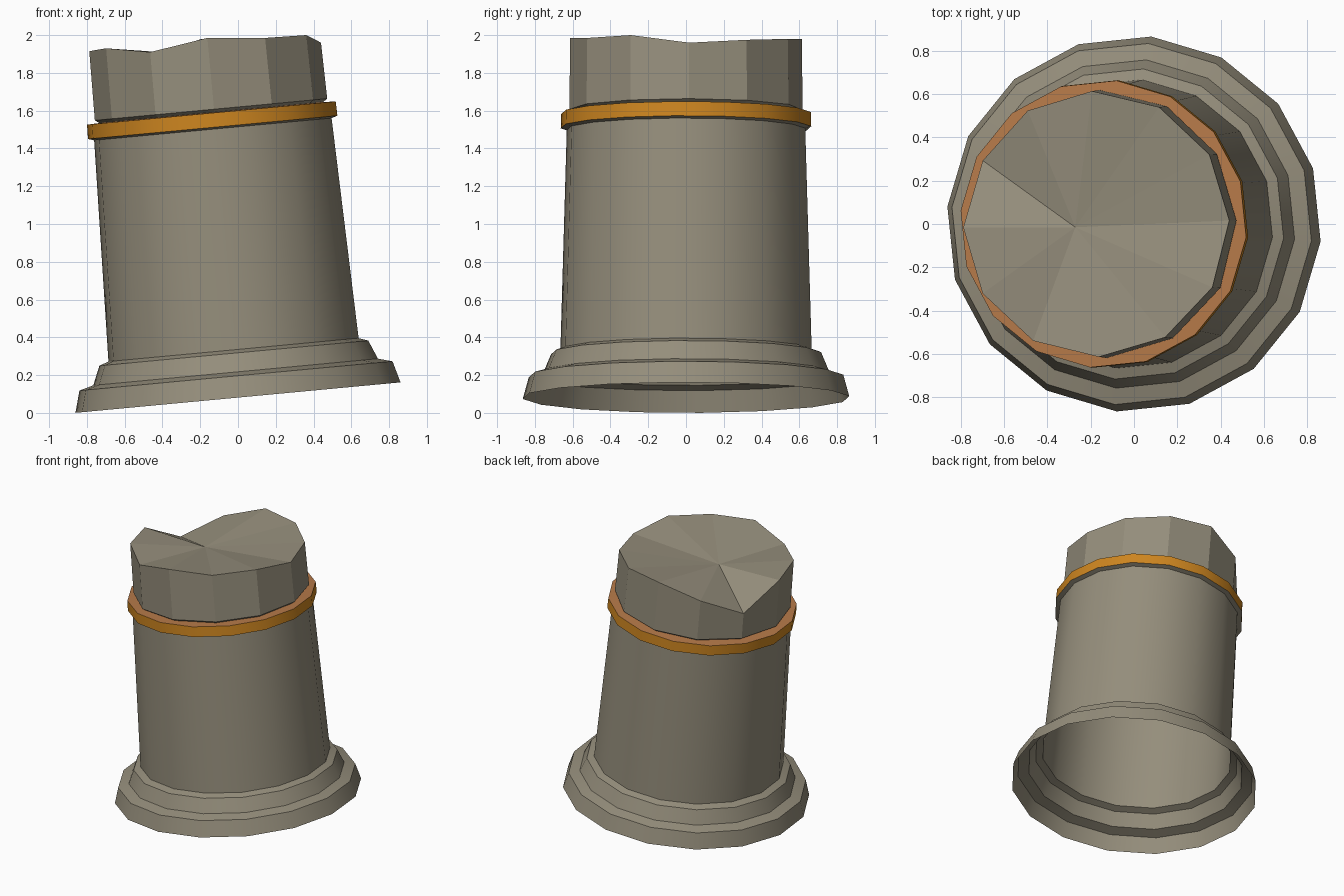
import bpy, bmesh, math
from mathutils import Matrix

if "Cube" in bpy.data.objects:
    bpy.data.objects.remove(bpy.data.objects["Cube"])

TILT = -math.radians(5.35)
FRAME = Matrix.Translation((0, 0, 0.081)) @ Matrix.Rotation(TILT, 4, 'Y')


def material(name, rgb):
    m = bpy.data.materials.new(name)
    m.diffuse_color = (*rgb, 1)
    m.use_nodes = True
    m.node_tree.nodes["Principled BSDF"].inputs["Base Color"].default_value = m.diffuse_color
    return m


stone = material("weathered_stone", (0.30, 0.27, 0.20))
orange = material("orange_band", (0.61, 0.235, 0.014))
brown = material("worn_orange_brown", (0.47, 0.195, 0.067))


def finish(name, bm, mat, smooth):
    bm.transform(FRAME)
    me = bpy.data.meshes.new(name)
    bm.to_mesh(me)
    bm.free()
    me.materials.append(mat)
    ob = bpy.data.objects.new(name, me)
    bpy.context.collection.objects.link(ob)
    if smooth:
        bpy.ops.object.select_all(action='DESELECT')
        ob.select_set(True)
        bpy.context.view_layer.objects.active = ob
        bpy.ops.object.shade_smooth_by_angle(angle=math.radians(29))
    return ob


def ring(bm, r, h, n, phase):
    out = []
    for i in range(n):
        a = phase + math.tau * i / n
        out.append(bm.verts.new((r * math.cos(a), r * math.sin(a), h)))
    return out


def bridge(bm, lo, hi):
    n = len(lo)
    for i in range(n):
        j = (i + 1) % n
        bm.faces.new((lo[i], lo[j], hi[j], hi[i]))


def lathe(name, profile, mat):
    bm = bmesh.new()
    loops = [ring(bm, r, h, 16, math.radians(-5.3)) for r, h in profile]
    for lo, hi in zip(loops, loops[1:]):
        bridge(bm, lo, hi)
    return finish(name, bm, mat, True)


# Stepped open base
lathe("stepped_base", [(0.868, 0), (0.836, 0.115), (0.76, 0.136),
                       (0.718, 0.236), (0.668, 0.254)], stone)
# Tapering shaft with the stone ledge under the band
lathe("column_shaft", [(0.668, 0.254), (0.634, 1.427), (0.666, 1.437)], stone)
# Coloured band around the shaft top, with a worn upper face
lathe("shaft_band", [(0.666, 1.437), (0.664, 1.513)], orange)
lathe("shaft_band_top", [(0.664, 1.513), (0.56, 1.517)], brown)

# Broken drum: flat sides, jagged rim at given world heights, fan top
rim_z = [1.96, 1.975, 1.98, 1.98, 1.88, 1.75,
         1.915, 1.93, 1.91, 1.985, 1.985, 2.0]
bm = bmesh.new()
ph = math.radians(1.5)
neck = ring(bm, 0.59, 1.512, 12, ph)
low = ring(bm, 0.618, 1.532, 12, ph)
top = ring(bm, 0.613, 0, 12, ph)
for v, z in zip(top, rim_z):
    v.co.z = (z - 0.081 + math.sin(TILT) * v.co.x) / math.cos(TILT)
bridge(bm, neck, low)
bridge(bm, low, top)
mid = bm.verts.new((-0.10, -0.015, 1.837))
for i in range(12):
    bm.faces.new((top[i], top[(i + 1) % 12], mid))
finish("broken_drum", bm, stone, False)
